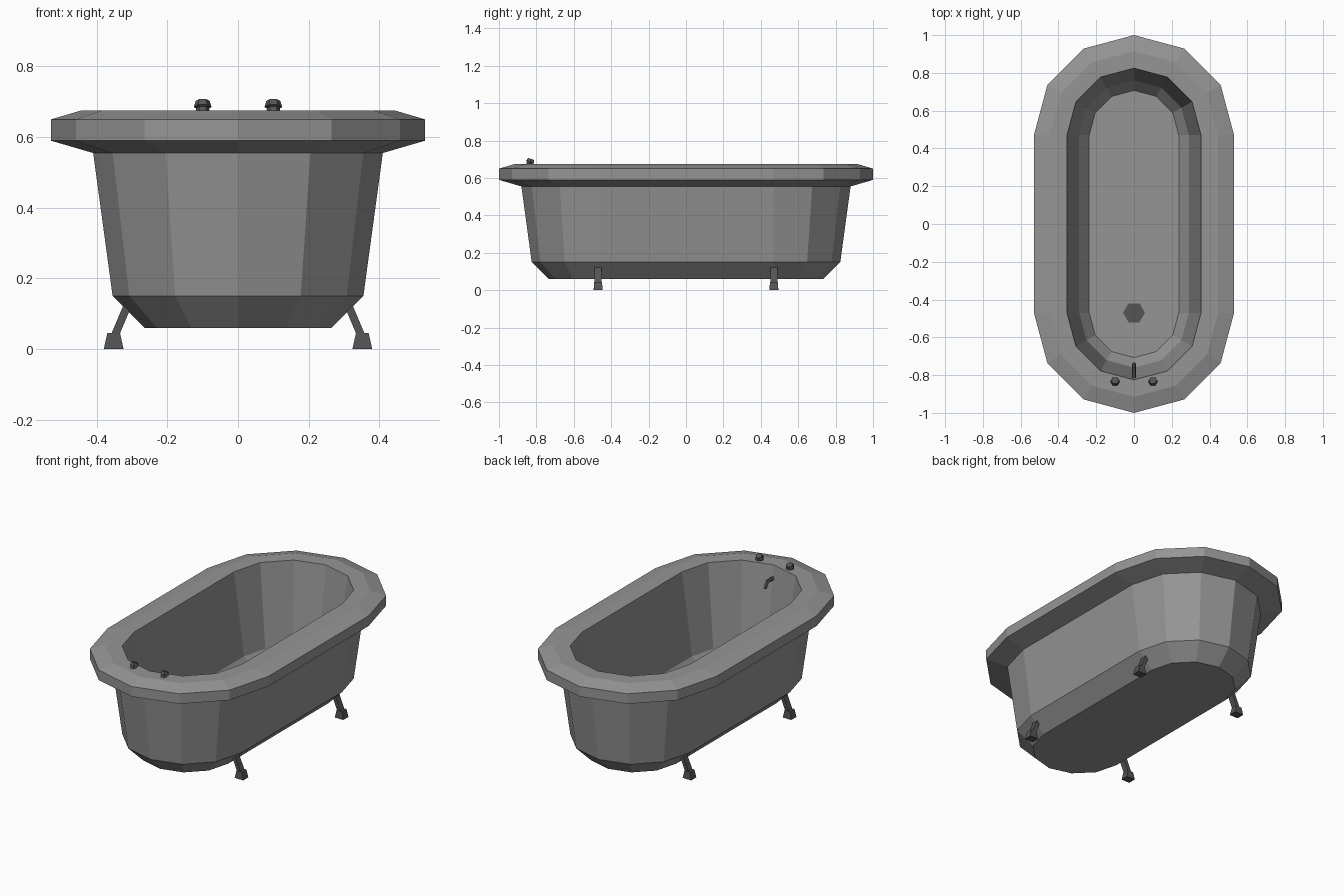
import bpy, bmesh, math
from mathutils import Vector

cube = bpy.data.objects.get("Cube")
if cube:
    bpy.data.objects.remove(cube, do_unlink=True)


def material(name, grey):
    m = bpy.data.materials.new(name)
    m.use_nodes = True
    colour = (grey, grey, grey, 1)
    m.diffuse_color = colour
    m.node_tree.nodes["Principled BSDF"].inputs["Base Color"].default_value = colour
    return m


enamel = material("grey enamel", 0.3)
metal = material("dark metal", 0.09)


def loft(name, rings, mat):
    """Skin a list of closed rings and cap both ends."""
    bm = bmesh.new()
    loops = [[bm.verts.new(p) for p in ring] for ring in rings]
    n = len(loops[0])
    for a, b in zip(loops, loops[1:]):
        for i in range(n):
            j = (i + 1) % n
            bm.faces.new((a[i], a[j], b[j], b[i]))
    bm.faces.new(loops[0][::-1])
    bm.faces.new(loops[-1])
    bmesh.ops.recalc_face_normals(bm, faces=bm.faces[:])
    mesh = bpy.data.meshes.new(name)
    bm.to_mesh(mesh)
    bm.free()
    mesh.materials.append(mat)
    obj = bpy.data.objects.new(name, mesh)
    bpy.context.collection.objects.link(obj)
    return obj


def stadium(r, z, half=0.47):
    """Two faceted half circles joined by straight sides."""
    ends = []
    for start, y in ((0, half), (math.pi, -half)):
        for i in range(7):
            a = start + i * math.pi / 6
            ends.append((r * math.cos(a), y + r * math.sin(a), z))
    return ends


def polygon(centre, axis, r, sides):
    """Regular polygon facing along an axis."""
    turn = Vector((0, 0, 1)).rotation_difference(Vector(axis))
    steps = [2 * math.pi * i / sides for i in range(sides)]
    return [Vector(centre) + turn @ Vector((r * math.cos(a), r * math.sin(a), 0))
            for a in steps]


def rectangle(x, y, z, hx, hy):
    return [(x - hx, y - hy, z), (x + hx, y - hy, z),
            (x + hx, y + hy, z), (x - hx, y + hy, z)]


# Tub: outer shell, rolled rim, inner basin
profile = [(0.265, 0.06), (0.355, 0.15), (0.41, 0.555), (0.53, 0.59),
           (0.53, 0.65), (0.445, 0.675), (0.355, 0.675), (0.29, 0.19),
           (0.237, 0.12)]
loft("tub", [stadium(r, z) for r, z in profile], enamel)

# Drain plate
up = (0, 0, 1)
loft("drain", [polygon((0, -0.47, z), up, 0.058, 6) for z in (0.118, 0.125)], metal)

# Splayed legs with flared feet
for side, sx in (("left", 1), ("right", -1)):
    for end, y in (("front", -0.47), ("back", 0.47)):
        loft(f"{end}_{side}_leg",
             [rectangle(sx * 0.35, y, 0.035, 0.012, 0.018),
              rectangle(sx * 0.31, y, 0.13, 0.012, 0.018)], metal)
        loft(f"{end}_{side}_foot",
             [rectangle(sx * 0.352, y, 0, 0.028, 0.024),
              rectangle(sx * 0.352, y, 0.045, 0.018, 0.021)], metal)

# Tilted tap knobs
lean = Vector((0, 0.35, 1)).normalized()
for side, x in (("left", 0.1), ("right", -0.1)):
    base = Vector((x, -0.84, 0.668))
    shape = ((0, 0.02), (0.015, 0.018), (0.018, 0.025), (0.036, 0.02))
    loft(f"{side}_tap",
         [polygon(base + lean * h, lean, r, 6) for h, r in shape], metal)

# Bent spout
spout = [((0, -0.83, 0.6), (0, 1, 0)), ((0, -0.765, 0.6), (0, 1, -0.6)),
         ((0, -0.742, 0.565), (0, 0.4, -1))]
loft("spout", [polygon(c, axis, 0.011, 6) for c, axis in spout], metal)
